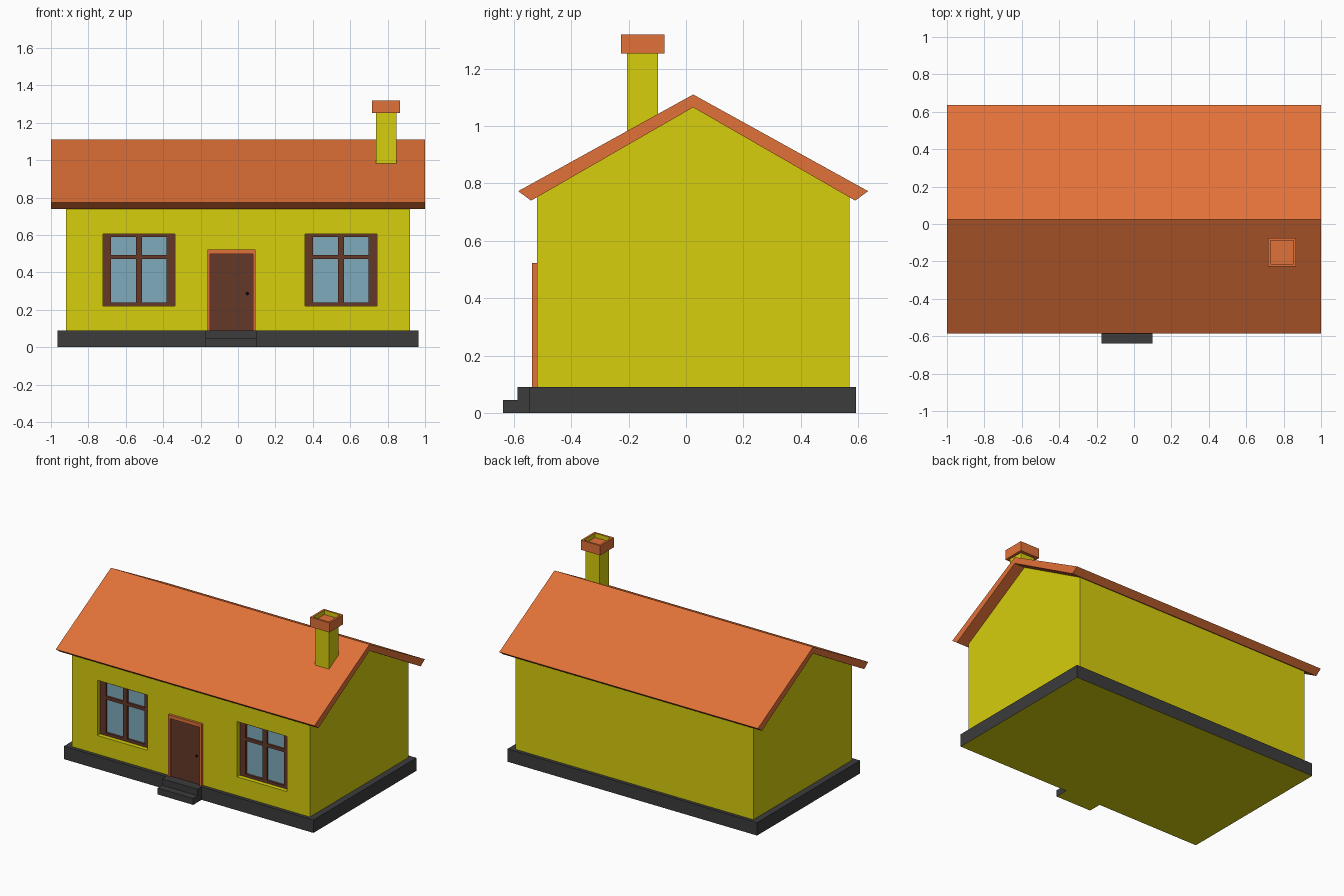
import bpy, bmesh
from mathutils import Vector

if "Cube" in bpy.data.objects:
    bpy.data.objects.remove(bpy.data.objects["Cube"])


def material(name, rgb):
    m = bpy.data.materials.new(name)
    m.diffuse_color = (*rgb, 1)
    m.use_nodes = True
    m.node_tree.nodes["Principled BSDF"].inputs["Base Color"].default_value = m.diffuse_color
    return m


YELLOW = material("yellow_plaster", (0.68, 0.62, 0.004))
ORANGE = material("orange_tile", (0.75, 0.165, 0.04))
BROWN = material("brown_wood", (0.13, 0.04, 0.022))
GLASS = material("window_glass", (0.21, 0.41, 0.50))
STONE = material("dark_stone", (0.045, 0.045, 0.045))
BLACK = material("black_metal", (0.005, 0.005, 0.005))


def finish(name, bm, mat):
    bmesh.ops.recalc_face_normals(bm, faces=bm.faces)
    me = bpy.data.meshes.new(name)
    bm.to_mesh(me)
    bm.free()
    me.materials.append(mat)
    ob = bpy.data.objects.new(name, me)
    bpy.context.collection.objects.link(ob)
    return ob


def extrude(name, profile, axis, a, b, mat):
    """Closed 2D profile swept from a to b: axis 'x' uses (y, z), axis 'y' uses (x, z)."""
    place = {"x": lambda p, t: (t, p[0], p[1]), "y": lambda p, t: (p[0], t, p[1])}[axis]
    bm = bmesh.new()
    face = bm.faces.new([bm.verts.new(place(p, a)) for p in profile])
    new = bmesh.ops.extrude_face_region(bm, geom=[face])["geom"]
    shift = Vector(place((0, 0), b - a))
    bmesh.ops.translate(bm, vec=shift, verts=[v for v in new if isinstance(v, bmesh.types.BMVert)])
    return finish(name, bm, mat)


def box(name, x0, x1, y0, y1, z0, z1, mat):
    return extrude(name, [(x0, z0), (x1, z0), (x1, z1), (x0, z1)], "y", y0, y1, mat)


def yellow_underside(ob):
    ob.data.materials.append(YELLOW)
    for p in ob.data.polygons:
        if p.normal.z < -0.9:
            p.material_index = 1


# Plinth and two entrance steps
yellow_underside(box("plinth", -0.965, 0.965, -0.545, 0.593, 0, 0.09, STONE))
steps = [(-0.545, 0), (-0.638, 0), (-0.638, 0.045), (-0.588, 0.045), (-0.588, 0.09), (-0.545, 0.09)]
yellow_underside(extrude("entrance_steps", steps, "x", -0.175, 0.10, STONE))

# Gabled walls
walls = extrude("walls", [(-0.52, 0.09), (0.57, 0.09), (0.57, 0.752), (0.025, 1.065), (-0.52, 0.752)],
                "x", -0.92, 0.92, YELLOW)

# Roof: one folded slab with square-cut eaves
roof = [(-0.585, 0.773), (0.025, 1.11), (0.635, 0.773), (0.59, 0.74), (0.025, 1.065), (-0.54, 0.74)]
extrude("roof", roof, "x", -1, 1, ORANGE)


# Windows: recess in the wall, frame bars and glass
def window(side, cx):
    l, r, b, t = cx - 0.193, cx + 0.193, 0.22, 0.606
    cutter = box(side + "_window_cutter", l, r, -0.6, -0.46, b, t, YELLOW)
    cutter.hide_render = True
    cut = walls.modifiers.new(side + "_opening", "BOOLEAN")
    cut.object, cut.solver = cutter, "EXACT"
    bpy.context.view_layer.objects.active = walls
    bpy.ops.object.modifier_apply(modifier=cut.name)
    bpy.data.objects.remove(cutter)

    front, back = -0.49, -0.46
    for s, x0, x1 in (("left", l, l + 0.044), ("middle", cx - 0.016, cx + 0.016), ("right", r - 0.044, r)):
        box(f"{side}_window_{s}_stile", x0, x1, front, back, b, t, BROWN)
    for s, z0, z1 in (("bottom", b, 0.239), ("middle", 0.472, 0.493), ("top", 0.588, t)):
        box(f"{side}_window_{s}_rail", l + 0.044, r - 0.044, front, back, z0, z1, BROWN)
    box(side + "_window_glass", l + 0.04, r - 0.04, -0.475, back, b + 0.01, t - 0.01, GLASS)


window("left", -0.53)
window("right", 0.55)

# Door with an arch-shaped orange frame and a small knob
frame = [(-0.164, 0.09), (-0.164, 0.522), (0.094, 0.522), (0.094, 0.09),
         (0.08, 0.09), (0.08, 0.498), (-0.15, 0.498), (-0.15, 0.09)]
extrude("door_frame", frame, "y", -0.537, -0.515, ORANGE)
box("door", -0.15, 0.08, -0.524, -0.515, 0.09, 0.498, BROWN)
bm = bmesh.new()
bmesh.ops.create_uvsphere(bm, u_segments=12, v_segments=8, radius=0.008)
bmesh.ops.translate(bm, vec=(0.05, -0.529, 0.287), verts=bm.verts)
finish("door_knob", bm, BLACK)

# Chimney shaft and hollowed cap
box("chimney_shaft", 0.738, 0.847, -0.205, -0.098, 0.96, 1.262, YELLOW)
cap = box("chimney_cap", 0.716, 0.866, -0.227, -0.075, 1.253, 1.32, ORANGE)
cap.data.materials.append(YELLOW)
bm = bmesh.new()
bm.from_mesh(cap.data)
top = max(bm.faces, key=lambda f: f.calc_center_median().z)
bmesh.ops.inset_region(bm, faces=[top], thickness=0.02)
pit = bmesh.ops.extrude_face_region(bm, geom=[top])["geom"]
floor = next(g for g in pit if isinstance(g, bmesh.types.BMFace))
bmesh.ops.translate(bm, vec=(0, 0, -0.03), verts=floor.verts)
for edge in floor.edges:
    for f in edge.link_faces:
        if f is not floor:
            f.material_index = 1
if top.is_valid:
    bmesh.ops.delete(bm, geom=[top], context="FACES_ONLY")
bm.to_mesh(cap.data)
bm.free()
